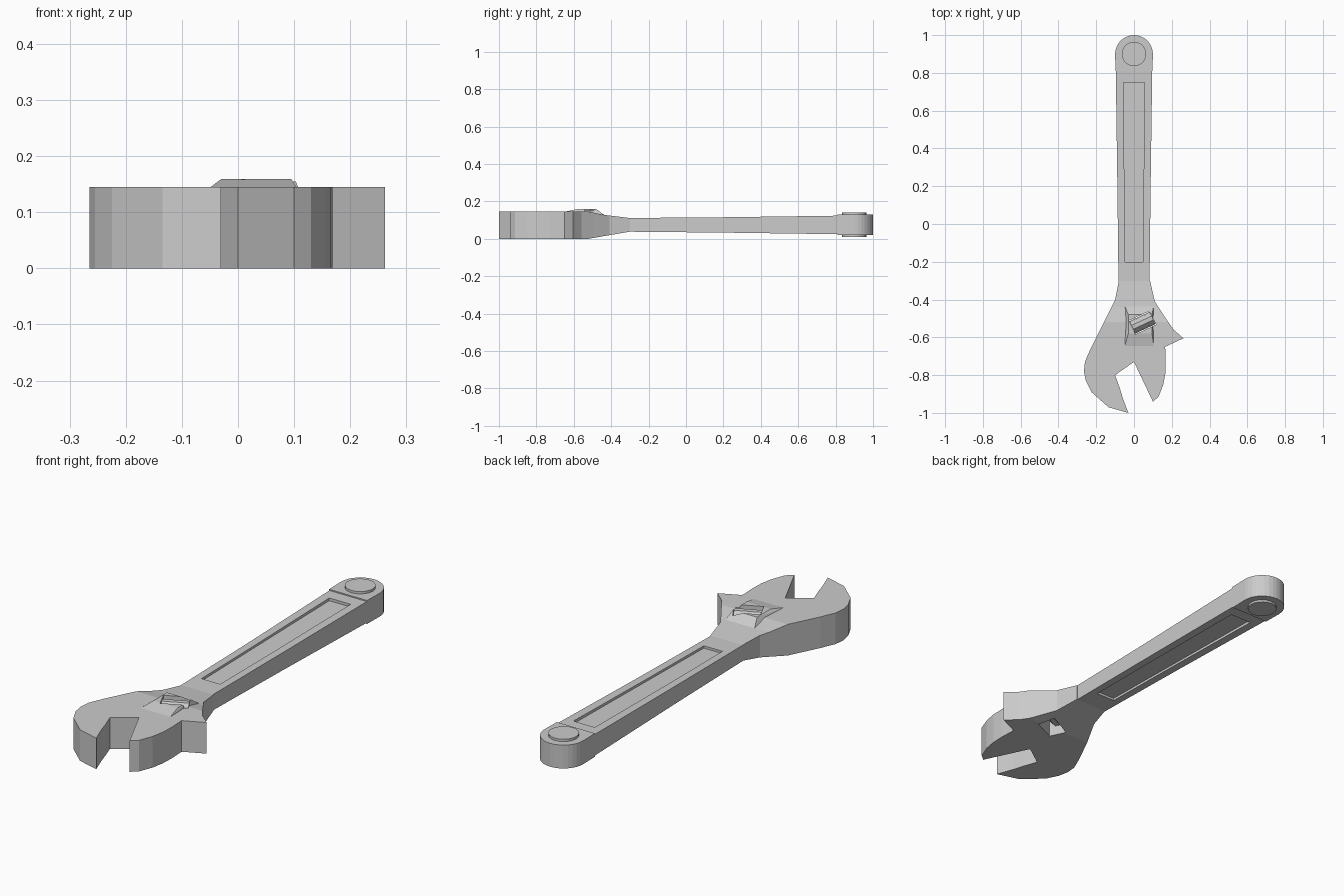
import bpy, bmesh
from math import sin, cos, pi, radians
from mathutils import Matrix, Vector

if "Cube" in bpy.data.objects:
    bpy.data.objects.remove(bpy.data.objects["Cube"])


def finish(name, bm):
    bmesh.ops.recalc_face_normals(bm, faces=bm.faces)
    me = bpy.data.meshes.new(name)
    bm.to_mesh(me)
    bm.free()
    ob = bpy.data.objects.new(name, me)
    bpy.context.collection.objects.link(ob)
    return ob


def prism(name, outline, z0, z1, bends=None):
    """Extrude an outline; bends = [(y, z_low, z_high)] thins it along y."""
    bm = bmesh.new()
    face = bm.faces.new([bm.verts.new((x, y, z0)) for x, y in outline])
    ext = bmesh.ops.extrude_face_region(bm, geom=[face])["geom"]
    tops = [v for v in ext if isinstance(v, bmesh.types.BMVert)]
    bmesh.ops.translate(bm, verts=tops, vec=(0, 0, z1 - z0))
    if bends:
        for y, _, _ in bends:
            bmesh.ops.bisect_plane(bm, geom=bm.verts[:] + bm.edges[:] + bm.faces[:],
                                   plane_co=(0, y, 0), plane_no=(0, 1, 0), dist=1e-5)
        for v in bm.verts:
            for (ya, la, ha), (yb, lb, hb) in zip(bends, bends[1:]):
                if ya - 1e-4 <= v.co.y <= yb + 1e-4:
                    t = (v.co.y - ya) / (yb - ya)
                    high = v.co.z > (z0 + z1) / 2
                    v.co.z = ha + (hb - ha) * t if high else la + (lb - la) * t
                    break
    return finish(name, bm)


def loft(name, stations):
    """Rectangular sections (y, half width, z low, z high) joined along y."""
    bm = bmesh.new()
    rings = [[bm.verts.new((sx * w, y, z)) for sx, z in ((-1, a), (1, a), (1, b), (-1, b))]
             for y, w, a, b in stations]
    for r, s in zip(rings, rings[1:]):
        for i in range(4):
            j = (i + 1) % 4
            bm.faces.new((r[i], r[j], s[j], s[i]))
    bm.faces.new(rings[0])
    bm.faces.new(rings[-1])
    return finish(name, bm)


def cut(ob, cutter):
    cutter.hide_render = True
    cutter.hide_viewport = True
    mod = ob.modifiers.new("cut", "BOOLEAN")
    mod.operation = "DIFFERENCE"
    mod.solver = "EXACT"
    mod.object = cutter


# Handle with a shallow panel on both faces
handle = loft("handle", [(-0.32, 0.082, 0.038, 0.111), (0.2, 0.088, 0.033, 0.115),
                         (0.85, 0.097, 0.024, 0.124)])
cut(handle, loft("top_panel_cutter", [(-0.2, 0.048, 0.101, 0.2), (0.75, 0.055, 0.110, 0.2)]))
cut(handle, loft("bottom_panel_cutter", [(-0.2, 0.048, -0.1, 0.048), (0.75, 0.055, -0.1, 0.038)]))

# Rounded handle end with a raised disc through it
arc = [(0.1 * cos(pi * i / 16), 0.9 + 0.1 * sin(pi * i / 16)) for i in range(17)]
prism("handle_end", [(0.098, 0.81)] + arc + [(-0.098, 0.81)], 0.02, 0.129)
disc = [(0.065 * cos(pi * i / 10), 0.9 + 0.065 * sin(pi * i / 10)) for i in range(20)]
prism("end_disc", disc, 0.01, 0.14)

# Head with the fixed jaw, thinning into the neck
head = prism("fixed_jaw_head", [
    (-0.08, -0.30), (-0.10, -0.40), (-0.23, -0.66), (-0.26, -0.73), (-0.265, -0.78),
    (-0.255, -0.83), (-0.225, -0.89), (-0.135, -0.97), (-0.03, -1.0), (-0.06, -0.92),
    (-0.075, -0.87), (-0.10, -0.80), (0.0, -0.73), (0.21, -0.56), (0.165, -0.495),
    (0.11, -0.41), (0.085, -0.30)], 0, 0.145,
    [(-0.52, 0, 0.145), (-0.44, 0.014, 0.128), (-0.30, 0.038, 0.111)])

# Sliding jaw
prism("sliding_jaw", [
    (0.0, -0.73), (0.10, -0.94), (0.13, -0.915), (0.155, -0.85), (0.166, -0.79),
    (0.168, -0.73), (0.165, -0.65), (0.262, -0.605), (0.21, -0.56)], 0, 0.145)

# Raised boss around the adjusting screw
bm = bmesh.new()
for x, y, z in [(-0.05, -0.65, 0.144), (0.105, -0.65, 0.144), (-0.05, -0.43, 0.122),
                (0.105, -0.43, 0.122), (-0.03, -0.58, 0.159), (0.095, -0.58, 0.159),
                (-0.03, -0.48, 0.159), (0.095, -0.48, 0.159),
                (-0.05, -0.65, 0.1), (0.105, -0.65, 0.1), (-0.05, -0.43, 0.1), (0.105, -0.43, 0.1)]:
    bm.verts.new((x, y, z))
bmesh.ops.convex_hull(bm, input=bm.verts)
boss = finish("screw_boss", bm)

# Slot through the head
turn = Matrix.Translation((0.045, -0.522, 0)) @ Matrix.Rotation(radians(25), 4, "Z")
corners = [turn @ Vector((x, y, 0)) for x, y in ((-.06, -.04), (.06, -.04), (.06, .04), (-.06, .04))]
slot = prism("slot_cutter", [(c.x, c.y) for c in corners], -0.1, 0.3)
cut(head, slot)
cut(boss, slot)

# Adjusting screw lying in the slot
bm = bmesh.new()
bmesh.ops.create_cone(bm, cap_ends=True, segments=10, radius1=1, radius2=1, depth=0.118)
bm.transform(turn @ Matrix.Translation((0, 0, 0.1)) @ Matrix.Diagonal((1, 0.036, 0.058, 1))
             @ Matrix.Rotation(pi / 2, 4, "Y"))
finish("adjusting_screw", bm)
